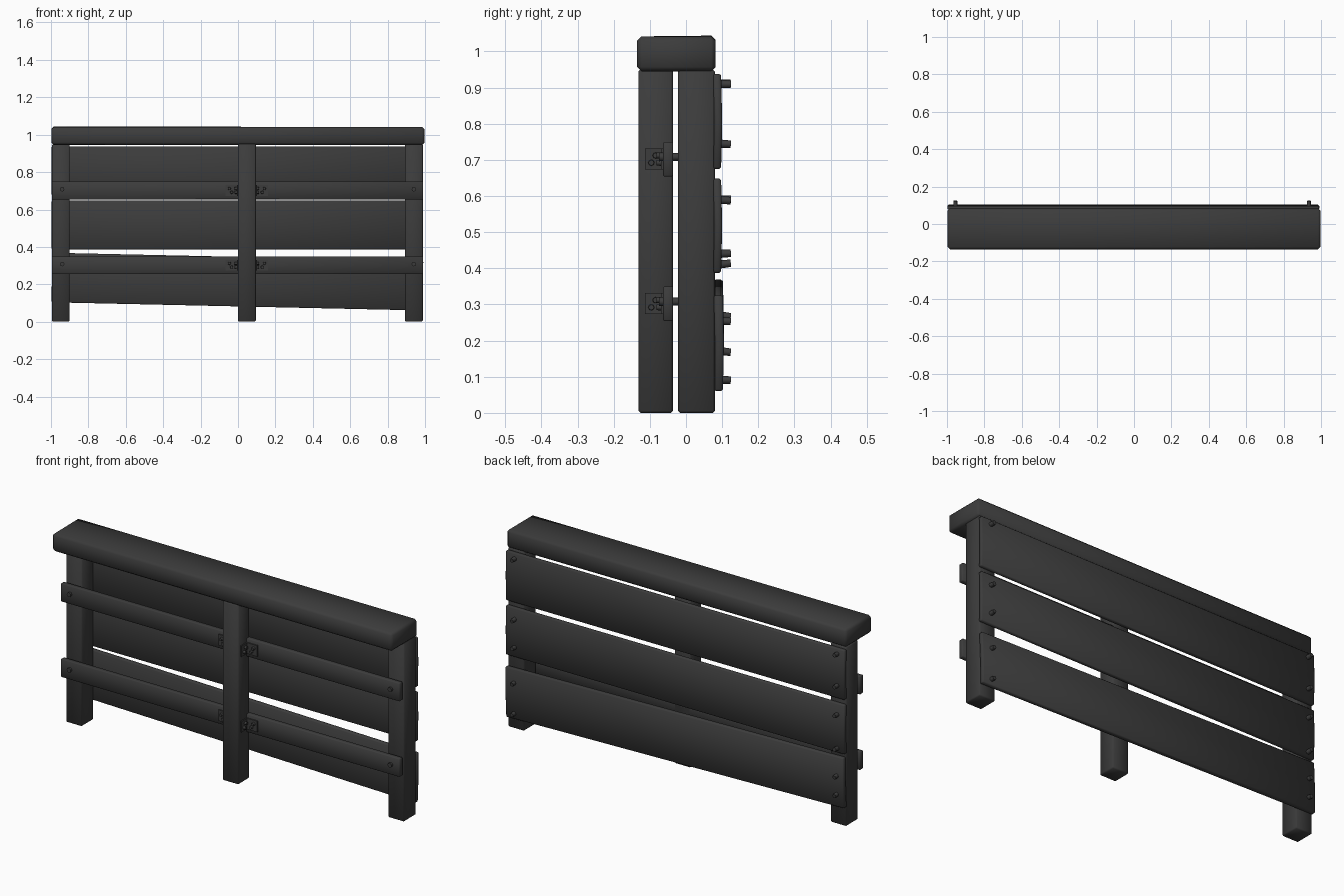
import bpy, bmesh, math, random
from mathutils import Matrix, Vector

random.seed(4)
cube = bpy.data.objects.get("Cube")
if cube:
    bpy.data.objects.remove(cube, do_unlink=True)

wood = bpy.data.materials.new("charcoal")
wood.use_nodes = True
tone = (0.045, 0.045, 0.045, 1)
wood.diffuse_color = tone
wood.node_tree.nodes["Principled BSDF"].inputs["Base Color"].default_value = tone


def finish(name, bm, angle):
    mesh = bpy.data.meshes.new(name)
    bm.to_mesh(mesh)
    bm.free()
    mesh.materials.append(wood)
    obj = bpy.data.objects.new(name, mesh)
    bpy.context.collection.objects.link(obj)
    bpy.ops.object.select_all(action="DESELECT")
    obj.select_set(True)
    bpy.context.view_layer.objects.active = obj
    bpy.ops.object.shade_smooth_by_angle(angle=math.radians(angle))
    return obj


def box(name, x, y, z, bevel=0.006, tilt=0, cup=0, wobble=0):
    """Bevelled timber between the given limits, optionally rolled, cupped and uneven."""
    lo, hi = Vector((x[0], y[0], z[0])), Vector((x[1], y[1], z[1]))
    mid, size = (lo + hi) / 2, hi - lo
    bm = bmesh.new()
    bmesh.ops.create_cube(bm, size=1, matrix=Matrix.Diagonal((*size, 1)))
    for v in bm.verts:
        v.co.z += random.uniform(-wobble, wobble)
    if bevel:
        bmesh.ops.bevel(bm, geom=bm.edges[:], offset=bevel, segments=1, affect="EDGES")
    if cup:
        # split along the length, then bow the middle outwards
        geom = bm.verts[:] + bm.edges[:] + bm.faces[:]
        bmesh.ops.bisect_plane(bm, geom=geom, plane_co=(0, 0, 0), plane_no=(0, 0, 1))
        for v in bm.verts:
            v.co.y -= cup * (2 * v.co.z / size.z) ** 2
    bm.transform(Matrix.Translation(mid) @ Matrix.Rotation(tilt, 4, "Y"))
    return finish(name, bm, 50)


def bolt(name, start, end, radius=0.012):
    """Six-sided fastener running from start to end."""
    a, b = Vector(start), Vector(end)
    bm = bmesh.new()
    turn = (b - a).to_track_quat("Z", "Y").to_matrix().to_4x4()
    bmesh.ops.create_cone(bm, cap_ends=True, segments=8, radius1=radius,
                          radius2=radius * 0.85, depth=(b - a).length,
                          matrix=Matrix.Translation((a + b) / 2) @ turn)
    return finish(name, bm, 50)


# Posts and top cap
box("right_post", (-0.995, -0.9), (-0.022, 0.08), (0, 0.95))
box("left_post", (0.893, 0.988), (-0.022, 0.08), (0, 0.95))
box("middle_post", (0, 0.095), (-0.132, -0.036), (0, 0.95))
box("top_cap", (-0.997, 0.997), (-0.135, 0.082), (0.945, 1.043), 0.012, wobble=0.002)

# Back planks, the lowest one hanging crooked
box("top_plank", (-0.996, 0.99), (0.078, 0.1), (0.675, 0.938), 0.005, cup=0.003)
box("middle_plank", (-0.996, 0.99), (0.078, 0.1), (0.387, 0.648), 0.005, cup=0.003)
box("bottom_plank", (-0.995, 0.988), (0.08, 0.105), (0.082, 0.347), 0.005,
    tilt=0.022, cup=0.003)

# Plank bolts at each end
ends = {"left": (0.935, (0.91, 0.59, 0.44, 0.255, 0.092)),
        "right": (-0.955, (0.91, 0.745, 0.59, 0.41, 0.27, 0.172))}
for side, (x, heights) in ends.items():
    for z in heights:
        bolt(side + "_plank_bolt", (x, 0.085, z),
             (x, 0.124, z + random.uniform(-0.005, 0.005)))

# Front rails with end bolts and corner brackets on the middle post
for level, z in (("upper", 0.702), ("lower", 0.302)):
    box(level + "_rail", (-0.995, 0.99), (-0.063, -0.036), (z - 0.048, z + 0.048), 0.003)
    for x in (-0.94, 0.94):
        bolt(level + "_rail_bolt", (x, -0.074, z + 0.006), (x, -0.01, z + 0.006))
    for edge, out in ((0, -1), (0.095, 1)):
        reach = sorted((edge, edge + out * 0.066))
        leaf = sorted((edge, edge + out * 0.006))
        box(level + "_bracket_rail_leaf", reach, (-0.069, -0.062), (z - 0.029, z + 0.029), 0)
        box(level + "_bracket_post_leaf", leaf, (-0.114, -0.063), (z - 0.029, z + 0.029), 0)
        for dz in (-0.01, 0.01):
            x = edge + out * (0.04 + dz * 0.6)
            bolt(level + "_bracket_rail_screw", (x, -0.066, z + dz), (x, -0.082, z + dz), 0.009)
            y = -0.09 + dz * 0.6
            bolt(level + "_bracket_post_screw", (edge, y, z + dz),
                 (edge + out * 0.018, y, z + dz), 0.009)
